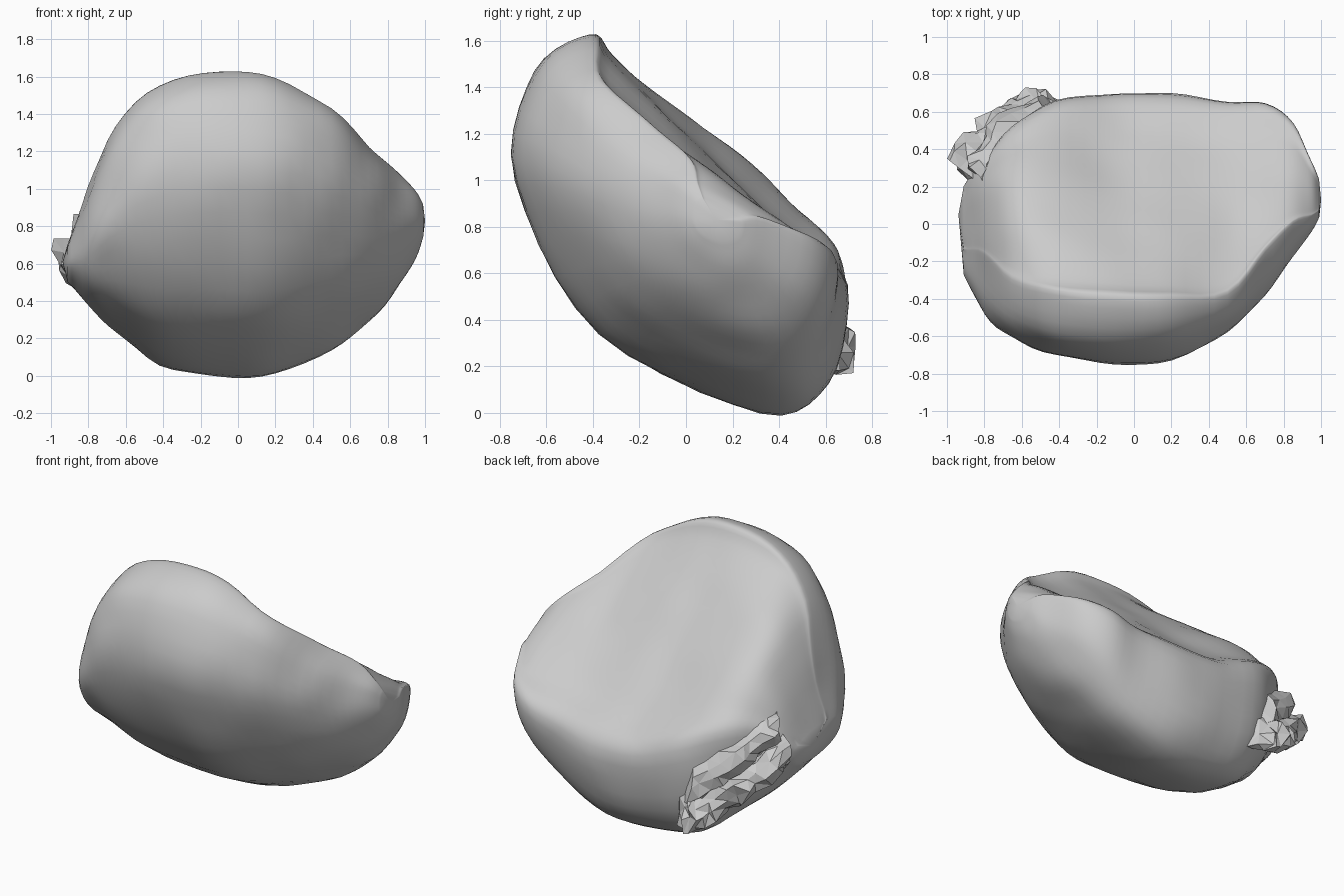
import bpy
import bmesh
import math
import random
from mathutils import Vector, noise

random.seed(4)
cube = bpy.data.objects.get("Cube")
if cube:
    bpy.data.objects.remove(cube, do_unlink=True)

stone = bpy.data.materials.new("stone grey")
stone.use_nodes = True
stone.diffuse_color = (0.6, 0.6, 0.6, 1)
stone.node_tree.nodes["Principled BSDF"].inputs["Base Color"].default_value = (0.6, 0.6, 0.6, 1)


def catmull(a, b, c, d, t):
    """Smooth interpolation between b and c; works on vectors of any size."""
    return (b * 2 + (c - a) * t + (a * 2 - b * 5 + c * 4 - d) * t ** 2
            + (b * 3 - a - c * 3 + d) * t ** 3) / 2


def smooth_path(points, steps, closed=False):
    count = len(points)
    path = []
    for i in range(count if closed else count - 1):
        ids = [i - 1, i, i + 1, i + 2]
        ids = [k % count if closed else min(max(k, 0), count - 1) for k in ids]
        path += [catmull(*(points[k] for k in ids), s / steps) for s in range(steps)]
    return path if closed else path + [points[-1]]


def skin(bm, rings, start, end):
    """Bridge rings of points and close both ends with a fan."""
    loops = [[bm.verts.new(p) for p in ring] for ring in rings]
    n = len(loops[0])
    for one, two in zip(loops, loops[1:]):
        for i in range(n):
            j = (i + 1) % n
            bm.faces.new((one[i], one[j], two[j], two[i]))
    for loop, tip in ((loops[0], start), (loops[-1], end)):
        pole = bm.verts.new(tip)
        for i in range(n):
            bm.faces.new((loop[i], loop[(i + 1) % n], pole))


def make_object(name, bm):
    bmesh.ops.recalc_face_normals(bm, faces=bm.faces)
    mesh = bpy.data.meshes.new(name)
    bm.to_mesh(mesh)
    bm.free()
    mesh.materials.append(stone)
    obj = bpy.data.objects.new(name, mesh)
    bpy.context.collection.objects.link(obj)
    return obj


# Body stations: x, then (y, z) of top rim, front, underside, back rim, then face bulge
stations = [
    (-.91, -.15, .7, -.27, .6, 0, .5, .2, .62, .03),
    (-.8, -.18, 1, -.48, .68, .05, .37, .35, .74, .09),
    (-.65, -.32, 1.33, -.6, .84, .18, .24, .52, .75, .12),
    (-.42, -.38, 1.55, -.69, .96, .3, .06, .66, .67, .05),
    (-.1, -.41, 1.62, -.73, 1, .31, .01, .69, .56, -.01),
    (.2, -.41, 1.59, -.71, .98, .33, .02, .69, .55, -.02),
    (.5, -.38, 1.43, -.56, .97, .33, .15, .65, .6, -.01),
    (.7, -.15, 1.22, -.38, .9, .28, .3, .64, .66, 0),
    (.85, 0, 1.09, -.18, .83, .23, .46, .54, .73, .01),
    (.95, .04, .99, -.04, .83, .18, .62, .34, .82, .01),
    (.99, .07, .92, .04, .82, .15, .74, .24, .82, 0),
]


def section(row):
    """Closed outline of the body at one station."""
    x, bulge = row[0], row[-1]
    top, front, under, back = (Vector((x, row[i], row[i + 1])) for i in (1, 3, 5, 7))

    def pull(a, b, y, z, amount):
        return ((a + b) / 2).lerp(Vector((x, y, z)), amount)

    face = [back.lerp(top, t) + Vector((0, .7, .7)) * bulge * math.sin(math.pi * t)
            for t in (.2, .45, .7, .92)]
    keys = [top, pull(top, front, front.y, top.z, .52),
            front, pull(front, under, front.y, under.z, .32),
            under, pull(under, back, back.y, under.z, .55), back] + face
    return smooth_path(keys, 5, closed=True)


rings = [section(r) for r in smooth_path([Vector(s) for s in stations], 4)]
body = bmesh.new()
skin(body, rings, (-.94, .05, .61), (1, .13, .83))
body.normal_update()

# Gentle uneven surface
for v in body.verts:
    v.co += v.normal * noise.noise(v.co * 4) * .012
body_obj = make_object("stone_body", body)
bpy.ops.object.select_all(action='DESELECT')
body_obj.select_set(True)
bpy.context.view_layer.objects.active = body_obj
bpy.ops.object.shade_smooth_by_angle(angle=math.radians(50))


# Rough broken ridge along the back corner
def broken_ridge(name, points, radius):
    path = smooth_path([Vector(p) for p in points], 3)
    out = Vector((-.65, .75, 0))
    up = Vector((0, 0, 1))
    along = (path[-1] - path[0]).normalized()
    bm = bmesh.new()
    loops = []
    for p in path:
        loop = []
        for i in range(8):
            a = math.tau * i / 8
            r = radius * random.uniform(.6, 1.15)
            loop.append(p + (out * math.cos(a) + up * math.sin(a)) * r
                        + along * random.uniform(-.03, .03))
        loops.append(loop)
    skin(bm, loops, path[0], path[-1])
    bmesh.ops.triangulate(bm, faces=bm.faces)
    return make_object(name, bm)


broken_ridge("lower_broken_ridge", [(-.93, .3, .66), (-.8, .44, .51), (-.67, .57, .4),
                                    (-.53, .64, .29), (-.41, .65, .26)], .11)
broken_ridge("upper_broken_ridge", [(-.82, .25, .78), (-.74, .39, .69),
                                    (-.62, .54, .56), (-.44, .62, .45)], .11)
